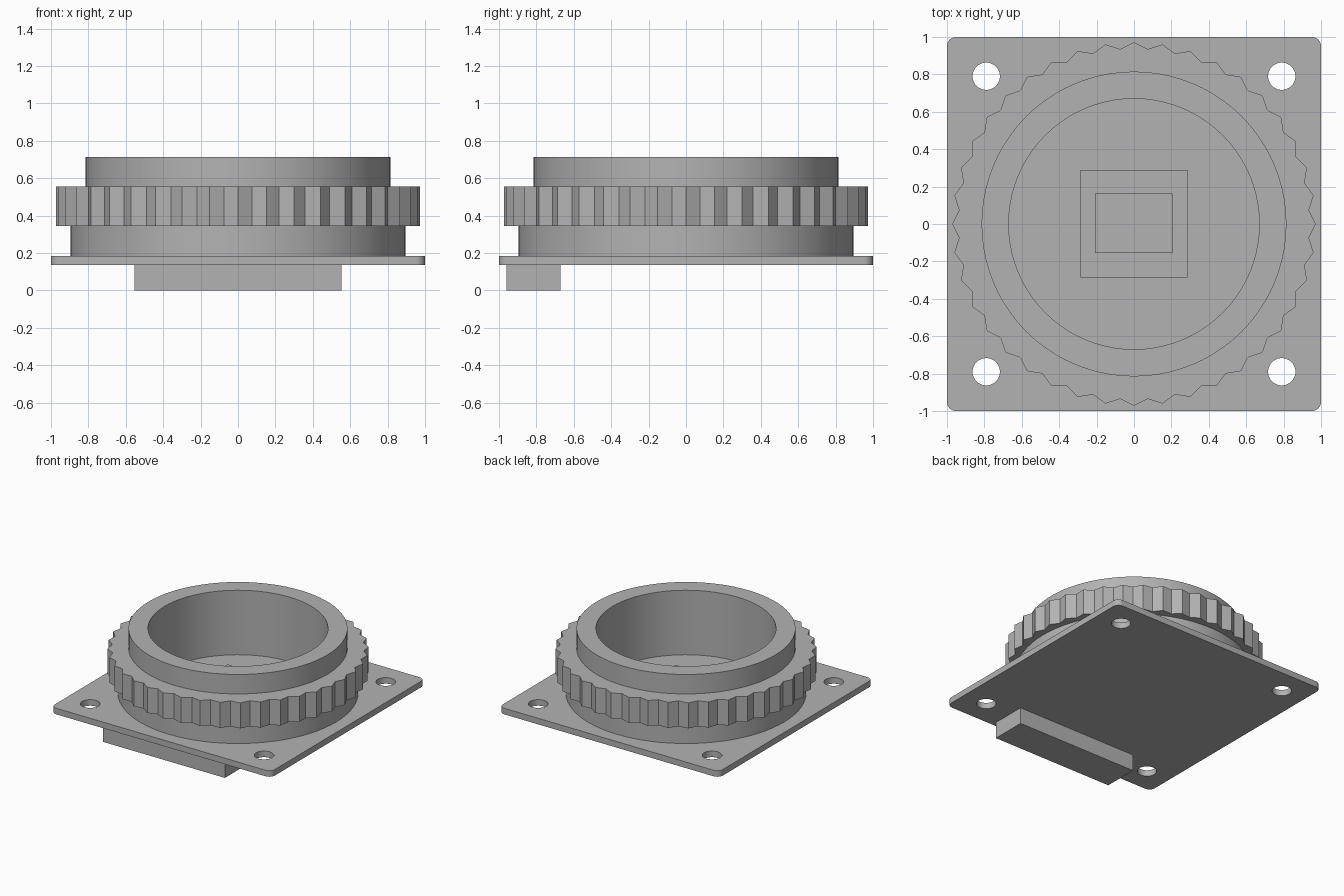
import bpy, bmesh
from math import sin, cos, pi, radians

cube = bpy.data.objects.get("Cube")
if cube:
    bpy.data.objects.remove(cube, do_unlink=True)

grey = bpy.data.materials.new("mid_grey")
grey.use_nodes = True
grey.diffuse_color = (0.45, 0.45, 0.45, 1)
grey.node_tree.nodes["Principled BSDF"].inputs["Base Color"].default_value = grey.diffuse_color


def activate(obj):
    bpy.ops.object.select_all(action='DESELECT')
    obj.select_set(True)
    bpy.context.view_layer.objects.active = obj


def link(name, data):
    obj = bpy.data.objects.new(name, data)
    bpy.context.collection.objects.link(obj)
    data.materials.append(grey)
    return obj


def smooth(obj):
    activate(obj)
    bpy.ops.object.shade_smooth_by_angle(angle=radians(25))


def box(name, x0, x1, y0, y1, z0, z1):
    mesh = bpy.data.meshes.new(name)
    bm = bmesh.new()
    bmesh.ops.create_cube(bm, size=1)
    bmesh.ops.scale(bm, vec=(x1 - x0, y1 - y0, z1 - z0), verts=bm.verts)
    bmesh.ops.translate(bm, vec=((x0 + x1) / 2, (y0 + y1) / 2, (z0 + z1) / 2), verts=bm.verts)
    bm.to_mesh(mesh)
    bm.free()
    return link(name, mesh)


def arc(cx, cy, r, start, sweep, steps):
    return [(cx + r * cos(start + sweep * i / steps), cy + r * sin(start + sweep * i / steps))
            for i in range(steps)]


PLATE_BOTTOM, PLATE_TOP = 0.135, 0.185

# Mounting plate: rounded square outline with four screw holes
corner = 0.05
outline = []
for k, (sx, sy) in enumerate([(1, 1), (-1, 1), (-1, -1), (1, -1)]):
    outline += arc(sx * (1 - corner), sy * (1 - corner), corner, k * pi / 2, pi / 2 * 8 / 7, 8)
holes = [arc(sx * 0.79, sy * 0.79, 0.073, 0, 2 * pi, 40) for sx in (-1, 1) for sy in (-1, 1)]

curve = bpy.data.curves.new("mounting_plate", 'CURVE')
curve.dimensions = '2D'
curve.fill_mode = 'BOTH'
curve.extrude = (PLATE_TOP - PLATE_BOTTOM) / 2
for loop in [outline] + holes:
    spline = curve.splines.new('POLY')
    spline.points.add(len(loop) - 1)
    for point, (x, y) in zip(spline.points, loop):
        point.co = (x, y, 0, 1)
    spline.use_cyclic_u = True
plate = link("mounting_plate", curve)
plate.location.z = (PLATE_TOP + PLATE_BOTTOM) / 2
activate(plate)
bpy.ops.object.convert(target='MESH')
plate = bpy.context.object
bm = bmesh.new()
bm.from_mesh(plate.data)
bmesh.ops.remove_doubles(bm, verts=bm.verts, dist=0.0005)
bmesh.ops.recalc_face_normals(bm, faces=bm.faces)
bm.to_mesh(plate.data)
bm.free()
smooth(plate)

# Lens mount: stepped barrel with a ridged grip ring and an open bore
TEETH = 40
PEAK, VALLEY = 0.972, 0.938
GRIP = None
profile = [(0.895, PLATE_TOP), (0.895, 0.345), (GRIP, 0.345), (GRIP, 0.555),
           (0.815, 0.555), (0.815, 0.715), (0.67, 0.715), (0.67, PLATE_TOP)]
mesh = bpy.data.meshes.new("lens_mount")
bm = bmesh.new()
count = TEETH * 2
rings = []
for radius, z in profile:
    ring = []
    for i in range(count):
        r = radius or (VALLEY if i % 2 else PEAK)
        a = 2 * pi * i / count
        ring.append(bm.verts.new((r * cos(a), r * sin(a), z)))
    rings.append(ring)
for j, ring in enumerate(rings):
    above = rings[(j + 1) % len(rings)]
    for i in range(count):
        n = (i + 1) % count
        bm.faces.new((ring[i], ring[n], above[n], above[i]))
bmesh.ops.recalc_face_normals(bm, faces=bm.faces)
bm.to_mesh(mesh)
bm.free()
smooth(link("lens_mount", mesh))

# Image sensor package with its raised chip, inside the bore
box("sensor_package", -0.287, 0.287, -0.285, 0.29, PLATE_TOP, 0.21)
box("sensor_chip", -0.208, 0.205, -0.155, 0.163, 0.21, 0.30)

# Connector under the front edge
box("connector", -0.553, 0.553, -0.96, -0.67, 0, PLATE_BOTTOM)
